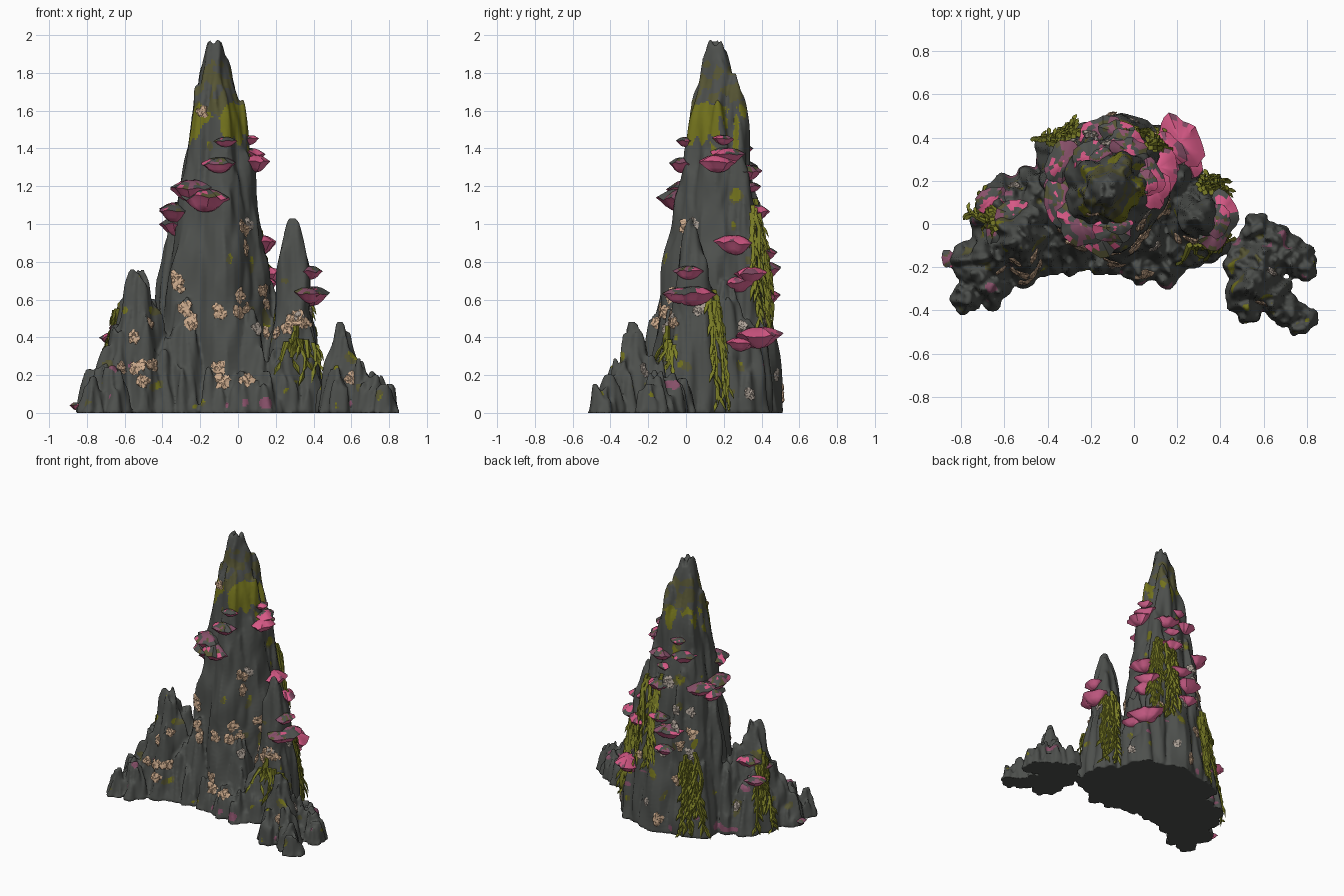
import bpy, bmesh, math, random
from mathutils import Vector, noise
from mathutils.bvhtree import BVHTree

if "Cube" in bpy.data.objects:
    bpy.data.objects.remove(bpy.data.objects["Cube"])

random.seed(7)
COLS = {"rock": (0.075, 0.08, 0.074), "moss": (0.17, 0.17, 0.012), "dull_moss": (0.095, 0.092, 0.035),
        "pink": (0.68, 0.10, 0.24), "light_pink": (0.80, 0.15, 0.33), "mauve": (0.24, 0.08, 0.14),
        "tan": (0.60, 0.40, 0.26), "pale_grey": (0.42, 0.36, 0.31), "vine": (0.20, 0.21, 0.02)}
NAMES = list(COLS)
MATS = []
for n, c in COLS.items():
    m = bpy.data.materials.new(n)
    m.diffuse_color = (*c, 1)
    m.use_nodes = True
    m.node_tree.nodes["Principled BSDF"].inputs["Base Color"].default_value = m.diffuse_color
    MATS.append(m)
IDX = {n: i for i, n in enumerate(NAMES)}


def finish(bm, name, angle=40):
    me = bpy.data.meshes.new(name)
    bm.to_mesh(me)
    ob = bpy.data.objects.new(name, me)
    bpy.context.collection.objects.link(ob)
    for m in MATS:
        me.materials.append(m)
    bpy.ops.object.select_all(action='DESELECT')
    ob.select_set(True)
    bpy.context.view_layer.objects.active = ob
    bpy.ops.object.shade_smooth_by_angle(angle=math.radians(angle))
    return ob


def bridge(bm, a, b, mat=0):
    n = len(a)
    out = []
    for i in range(n):
        f = bm.faces.new((a[i], a[(i + 1) % n], b[(i + 1) % n], b[i]))
        f.material_index = mat
        out.append(f)
    return out


# ---- rock: overlapping fluted, tapering columns (x, y, height, base radius)
MAIN = [(-.12, .16, 2.0, .35), (-.05, .26, 1.8, .16), (.01, .17, 1.66, .15), (-.21, .14, 1.72, .16),
        (-.12, .09, 1.58, .15), (-.22, .26, 1.45, .17), (.03, .28, 1.42, .16), (.0, .06, 1.2, .15),
        (-.24, .07, 1.15, .16), (-.34, .18, .98, .14), (-.2, .33, 1.2, .13), (.07, .33, 1.1, .13)]
LOW = [(.16, .22, .7, .16), (-.1, -.05, .62, .14), (.06, -.06, .55, .14), (-.28, -.05, .62, .14),
       (.22, -.1, .34, .13), (.34, -.08, .34, .11), (.03, -.19, .22, .10), (-.28, -.14, .26, .10),
       (.14, -.19, .22, .10), (-.38, -.08, .42, .14), (-.06, .37, .9, .10), (-.32, .31, .6, .13),
       (.18, .32, .5, .13), (-.13, -.15, .26, .09), (-.44, .15, .5, .13)]
RIGHT = [(.29, .03, 1.03, .16), (.32, .10, .7, .13), (.36, .0, .46, .09), (.24, .08, .6, .11)]
LEFT = [(-.53, -.06, .76, .19), (-.6, .04, .5, .15), (-.47, .05, .6, .15), (-.63, -.12, .45, .15),
        (-.5, -.17, .34, .12), (-.71, -.22, .26, .12), (-.76, -.17, .23, .10), (-.77, -.34, .19, .08),
        (-.67, -.29, .25, .10), (-.58, .13, .35, .11), (-.4, -.15, .25, .09)]
CLUSTER = [(.55, -.28, .48, .13), (.5, -.2, .25, .08), (.53, -.38, .25, .09), (.64, -.33, .29, .10),
           (.71, -.40, .2, .08), (.78, -.45, .15, .07), (.72, -.15, .22, .10), (.79, -.2, .15, .07),
           (.57, -.02, .18, .07), (.65, -.08, .21, .09), (.49, -.13, .15, .07), (.59, -.17, .3, .10)]


def column(bm, x, y, h, R):
    seg, rows = 36, int(14 + h * 26)
    lobes, ph = random.randint(4, 6), random.uniform(0, 6)
    power = .64 if h > 1.9 else .52
    rings = []
    for k in range(rows + 1):
        t = k / rows
        ring = []
        for i in range(seg):
            a = math.tau * i / seg
            flute = abs(math.sin(lobes * (a + ph) / 2))
            r = R * (max(1 - t, .0008) ** power) * (.83 + .24 * flute)
            px, py = x + r * math.cos(a), y + r * math.sin(a)
            d = noise.noise((px * 13, py * 13, h * t * 4 + x * 5)) * .028 * min(1, r / .06)
            # ragged ledges
            zz = h * t + noise.noise((px * 28, py * 28, 3)) * .1 * min(1, 3 * t)
            zz = 0 if k == 0 else max(zz, .002)
            ring.append(bm.verts.new((px + d * math.cos(a), py + d * math.sin(a), min(zz, h + .004))))
        rings.append(ring)
    for a, b in zip(rings, rings[1:]):
        bridge(bm, a, b)
    bm.faces.new(rings[-1])
    bm.faces.new(rings[0][::-1])


def paint_rock(c, n):
    """Moss band with drips near the summit, scattered stains elsewhere."""
    fine = noise.noise(c * 18)
    if c.z > 1.3 and n.z > -.3:
        side = .0 if n.y < -.15 else .12
        low = 1.44 + .2 * noise.noise((c.x * 17, c.y * 17, 1)) + side
        high = 1.62 + .12 * noise.noise((c.x * 13, c.y * 13, 5))
        if low < c.z < high and fine > (-.3 if not side else .0):
            return IDX["moss"]
        if low < c.z < high + .22 and fine > -.05:
            return IDX["dull_moss"]
    if c.z < .02:
        return 0
    patch = noise.noise(c * 10 + Vector((4, 1, 7)))
    if patch > .5:
        return IDX["moss" if fine > .15 else "dull_moss"]
    if patch < -.6 and c.z < .4:
        return IDX["mauve"]
    return 0


allrock = bmesh.new()
for name, group in (("rock_spires", MAIN + LOW + RIGHT + LEFT), ("small_outcrop", CLUSTER)):
    bm = bmesh.new()
    for col in group:
        column(bm, *col)
    bm.normal_update()
    ob = finish(bm, name)
    mod = ob.modifiers.new("fuse", 'REMESH')        # fuse the columns into one skin
    mod.mode, mod.voxel_size, mod.use_smooth_shade = 'VOXEL', .0098, True
    bpy.context.view_layer.objects.active = ob
    for md in list(ob.modifiers):
        bpy.ops.object.modifier_apply(modifier=md.name)
    for p in ob.data.polygons:
        p.material_index = paint_rock(p.center, p.normal)
    allrock.from_mesh(ob.data)
    bm.free()
TREE = BVHTree.FromBMesh(allrock)

CM, CR, CL = (-.1, .16), (.29, .04), (-.55, -.05)


def radial(c, deg, z, reach):
    """Surface point seen from outside, looking in at axis c."""
    a = math.radians(deg)
    out = Vector((math.cos(a), math.sin(a), 0))
    hit = TREE.ray_cast(Vector((c[0], c[1], z)) + out * reach, -out, reach)[0]
    return (hit or Vector((c[0], c[1], z)) + out * .03), out


# ---- shelf fungi: broad ragged brackets, stained on top and pale below
def shelf(bm, p, out, r):
    r *= 1.08
    side = Vector((-out.y, out.x, 0))
    seed = random.uniform(0, 50)
    stained = random.random() < (.25 if p.x > .02 and p.y > .1 else .85)
    rings = []
    for rad, z in ((.06, .36), (.3, .34), (.55, .27), (.8, .14), (1.05, .0), (.85, -.14), (.65, -.34), (.4, -.5), (.1, -.58)):
        ring = []
        for i in range(22):
            a = math.tau * i / 22
            q = (1.8 * math.cos(a), 1.8 * math.sin(a), seed)
            k = rad * r * (1 + .3 * noise.noise(q))
            wob = .2 * noise.noise((q[0] * 1.3, q[1] * 1.3, seed + 3)) * rad
            ring.append(bm.verts.new(p + side * k * math.cos(a) + out * (k * .75 * math.sin(a) + .12 * r)
                                     + Vector((0, 0, r * (z + wob)))))
        rings.append(ring)
    for j, (a, b) in enumerate(zip(rings, rings[1:])):
        for f in bridge(bm, b, a, IDX["pink" if j < 4 else "light_pink"]):
            q = noise.noise(f.calc_center_median() * 15)
            if stained and j < 4 and q > -.3:
                f.material_index = IDX["rock" if q < .1 else "dull_moss" if q < .2 else "mauve"]
            elif j < 4 and q > .3:
                f.material_index = IDX["mauve"]
    bm.faces.new(rings[0]).material_index = IDX["pink"]
    bm.faces.new(rings[-1][::-1]).material_index = IDX["light_pink"]


SHELVES = [(CM, [(-88, 1.32, .08), (-78, 1.44, .05), (-112, 1.14, .12), (-132, 1.19, .11), (-165, 1.07, .10),
                 (180, 1.0, .10), (3, 1.33, .09), (20, 1.37, .08), (12, 1.45, .05), (65, 1.28, .08),
                 (78, 1.2, .05), (72, 1.07, .08), (25, .9, .10), (35, .74, .08), (28, .69, .08),
                 (35, .41, .11), (20, .37, .07), (125, 1.3, .08), (110, 1.4, .05), (150, 1.08, .09),
                 (95, .62, .07), (100, .76, .10), (85, .85, .07)]),
           (CR, [(-40, .63, .08), (-15, .75, .07), (0, .63, .10)]),
           (CL, [(175, .45, .05), (95, .5, .08), (125, .4, .07), (200, .04, .04)])]
bm = bmesh.new()
for c, items in SHELVES:
    for deg, z, r in items:
        shelf(bm, *radial(c, deg, z, .24 if c == CR else .5), r)
bmesh.ops.recalc_face_normals(bm, faces=bm.faces)
finish(bm, "shelf_fungi", 45)


# ---- lichen: crusty ragged clusters of flattened lumps
def lichen(bm, p, n, size, mat):
    side = n.orthogonal().normalized()
    up = n.cross(side)
    for i in range(11):
        a, d = random.uniform(0, 6.28), size * random.uniform(0, .7)
        c = TREE.find_nearest(p + side * d * math.cos(a) + up * d * math.sin(a))[0]
        s = size * random.uniform(.35, .5)
        for v in bmesh.ops.create_icosphere(bm, subdivisions=2, radius=1)["verts"]:
            w = v.co * random.uniform(.6, 1.35) * s
            v.co = c + side * w.x + up * w.y + n * w.z * .45
            for f in v.link_faces:
                f.material_index = mat


FRONT = [(.04, .87), (.03, .98), (-.33, .72), (-.31, .69), (-.25, .5), (-.28, .56), (-.24, .47), (-.1, .53), (.01, .62),
         (0, .54), (.05, .55), (.15, .58), (.15, .42), (.31, .5), (.35, .47), (-.53, .25), (-.55, .4), (-.61, .24),
         (-.47, .48), (-.45, .26), (-.5, .17), (-.1, .24), (-.09, .17), (.05, .17), (.6, .18), (-.19, 1.59), (.2, .42),
         (.26, .46), (.14, .65)]
SIDE = [(.08, .55), (-.22, .22), (-.08, .5), (-.1, .45), (.3, .46), (.34, .1), (.37, 1.2), (.05, 1.0)]
BACK = [(-.2, .92), (-.15, .76), (-.1, .6), (-.22, .4), (.0, .2), (-.3, .2), (-.12, 1.1), (.1, .5), (-.55, .2), (-.3, .75),
        (-.3, .6), (-.12, .1), (-.2, .8), (-.24, .66), (-.28, .9)]
bm = bmesh.new()
for pts, d in ((FRONT, Vector((0, 1, 0))), (SIDE, Vector((-1, 0, 0))), (BACK, Vector((0, -1, 0)))):
    for i, (u, z) in enumerate(pts):
        o = Vector((2, u, z)) if d.x else Vector((u, -2 * d.y, z))
        hit, n = TREE.ray_cast(o, d)[:2]
        if hit:
            tan = d.y > 0 or (d.y < 0 and i % 2)
            lichen(bm, hit, n, random.uniform(.036, .052), IDX["tan" if tan else "pale_grey"])
finish(bm, "lichen", 30)


# ---- hanging vines: strands draped over the rock, with long drooping leaves
def strand(bm, c, deg, ztop, zbot):
    z, prev, last = ztop, None, 0
    while z > zbot:
        deg += random.uniform(-2.5, 2.5)
        p, out = radial(c, deg, z, .22 if c == CR else .42)
        last = max((p.xy - Vector(c)).length, last)  # strands hang, never swing back under
        p = Vector((c[0], c[1], z)) + out * (last + .012)
        side = Vector((-out.y, out.x, 0))
        w = .016 * (.5 + .5 * (z - zbot) / (ztop - zbot))
        ring = [bm.verts.new(p + v * w) for v in (side, out, -side, -out)]
        if prev:
            bridge(bm, ring, prev, IDX["vine"])
        else:
            bm.faces.new(ring).material_index = IDX["vine"]
        prev = ring
        s = random.choice((-1, 1))
        tip = p + side * s * random.uniform(.015, .05) + out * random.uniform(0, .035)
        tip.z = max(.004, z - random.uniform(.07, .13))
        mid = p.lerp(tip, .5)
        verts = [bm.verts.new(q) for q in (p, mid + side * .018, mid - side * .014, mid + out * .014, tip)]
        for i, j, k in ((0, 1, 3), (0, 3, 2), (1, 4, 3), (3, 4, 2), (0, 2, 1), (1, 2, 4)):
            bm.faces.new((verts[i], verts[j], verts[k])).material_index = IDX["vine"]
        z -= .05


VINES = [(CM, 60, 19, 1.14, .4, 9), (CR, 62, 22, .68, .03, 7), (CR, -72, 32, .48, .22, 7),
         (CM, 133, 10, .62, .0, 9), (CL, 145, 18, .57, .03, 7)]
bm = bmesh.new()
for c, deg, spread, zt, zb, n in VINES:
    for i in range(n):
        strand(bm, c, deg + spread * (2 * i / (n - 1) - 1), zt - random.uniform(0, .12),
               max(.01, zb + random.uniform(0, .35) * (zt - zb)))
bmesh.ops.recalc_face_normals(bm, faces=bm.faces)
finish(bm, "hanging_vines", 30)
